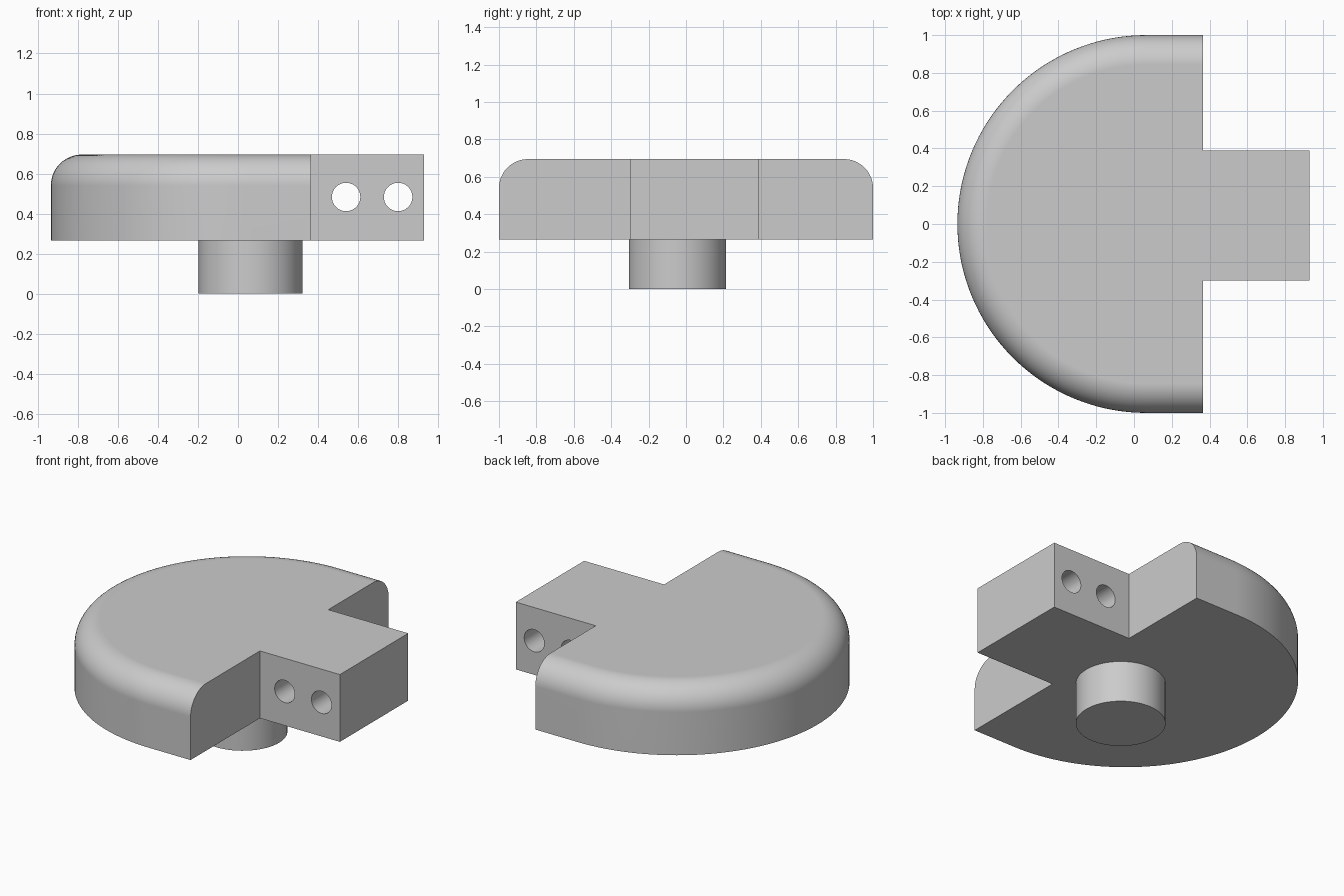
import bpy, bmesh
from math import cos, sin, pi, radians
from mathutils import Matrix

if "Cube" in bpy.data.objects:
    bpy.data.objects.remove(bpy.data.objects["Cube"])

BOTTOM, TOP, FILLET = 0.265, 0.695, 0.155
CENTRE_X, FLAT_X, TAB_X = 0.065, 0.365, 0.93
TAB_FRONT, TAB_BACK = -0.30, 0.39

grey = bpy.data.materials.new("plain_grey")
grey.use_nodes = True
colour = (0.6, 0.6, 0.6, 1)
grey.diffuse_color = colour
grey.node_tree.nodes["Principled BSDF"].inputs["Base Color"].default_value = colour


def make_object(name, bm):
    bmesh.ops.recalc_face_normals(bm, faces=bm.faces)
    mesh = bpy.data.meshes.new(name)
    bm.to_mesh(mesh)
    bm.free()
    mesh.materials.append(grey)
    obj = bpy.data.objects.new(name, mesh)
    bpy.context.collection.objects.link(obj)
    return obj


def cylinder(name, radius, depth, matrix):
    bm = bmesh.new()
    bmesh.ops.create_cone(bm, cap_ends=True, segments=64, radius1=radius,
                          radius2=radius, depth=depth, matrix=matrix)
    return make_object(name, bm)


def activate(obj):
    bpy.ops.object.select_all(action='DESELECT')
    obj.select_set(True)
    bpy.context.view_layer.objects.active = obj


def outline(inset):
    """D-shaped plan with a square tab; only the rounded rim moves inward."""
    r = 1 - inset
    steps = 72
    arc = [(CENTRE_X + r * cos(a), r * sin(a))
           for a in (pi / 2 + pi * i / steps for i in range(steps + 1))]
    return [(FLAT_X, r)] + arc + [
        (FLAT_X, -r), (FLAT_X, TAB_FRONT), (TAB_X, TAB_FRONT),
        (TAB_X, TAB_BACK), (FLAT_X, TAB_BACK)]


# Body with tab: stacked outlines, the upper ones following the rim fillet
levels = [(0, BOTTOM)]
for i in range(13):
    a = pi / 2 * i / 12
    levels.append((FILLET * (1 - cos(a)), TOP - FILLET + FILLET * sin(a)))
bm = bmesh.new()
rings = [[bm.verts.new((x, y, z)) for x, y in outline(d)] for d, z in levels]
for low, high in zip(rings, rings[1:]):
    for i in range(len(low)):
        bm.faces.new((low[i - 1], low[i], high[i], high[i - 1]))
bm.faces.new(rings[0])
bm.faces.new(rings[-1])
bmesh.ops.dissolve_limit(bm, angle_limit=radians(0.3), verts=bm.verts, edges=bm.edges)
body = make_object("body_with_tab", bm)

# Two round holes through the tab
for x in (0.54, 0.80):
    cutter = cylinder("hole_cutter", 0.071, 1.2,
                      Matrix.Translation((x, 0, 0.483)) @ Matrix.Rotation(pi / 2, 4, 'X'))
    cutter.hide_render = True
    activate(body)
    cut = body.modifiers.new("hole", 'BOOLEAN')
    cut.operation, cut.solver, cut.object = 'DIFFERENCE', 'EXACT', cutter
    bpy.ops.object.modifier_apply(modifier=cut.name)
    bpy.data.objects.remove(cutter)

# Round peg underneath
height = BOTTOM + 0.02
peg = cylinder("peg", 0.26, height, Matrix.Translation((0.063, -0.045, height / 2)))

# Smooth curves, crisp edges, flat planes
for obj in (body, peg):
    activate(obj)
    bpy.ops.object.shade_smooth_by_angle(angle=radians(30))
    weighted = obj.modifiers.new("weighted_normals", 'WEIGHTED_NORMAL')
    weighted.keep_sharp = True
